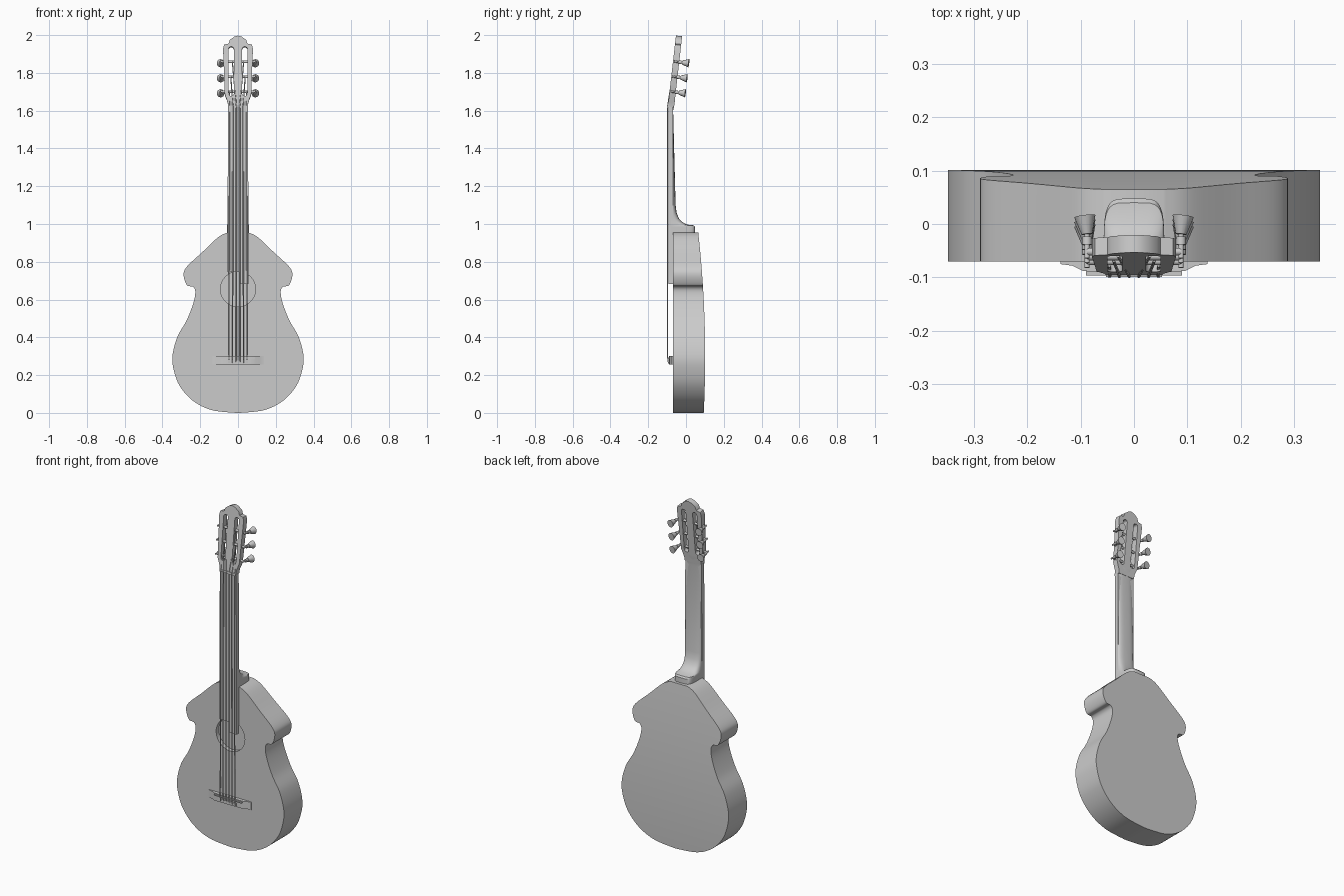
import bpy, bmesh, math
from mathutils import Matrix, Vector

if "Cube" in bpy.data.objects:
    bpy.data.objects.remove(bpy.data.objects["Cube"])

grey = bpy.data.materials.new("plain_grey")
grey.use_nodes = True
colour = (0.6, 0.6, 0.6, 1)
grey.diffuse_color = colour
grey.node_tree.nodes["Principled BSDF"].inputs["Base Color"].default_value = colour


def finish(ob, angle=35):
    bpy.ops.object.select_all(action='DESELECT')
    ob.select_set(True)
    bpy.context.view_layer.objects.active = ob
    if ob.type == 'CURVE':
        bpy.ops.object.convert(target='MESH')
        ob = bpy.context.object
    ob.data.materials.clear()
    ob.data.materials.append(grey)
    bpy.ops.object.shade_smooth_by_angle(angle=math.radians(angle))
    return ob


def from_bmesh(name, bm):
    bmesh.ops.recalc_face_normals(bm, faces=bm.faces)
    mesh = bpy.data.meshes.new(name)
    bm.to_mesh(mesh)
    bm.free()
    ob = bpy.data.objects.new(name, mesh)
    bpy.context.collection.objects.link(ob)
    return finish(ob)


def curve(name, paths, matrix=Matrix(), flat=0, bevel=0):
    """Filled plate with holes (flat = thickness) or round wire (bevel = radius)."""
    data = bpy.data.curves.new(name, 'CURVE')
    data.dimensions = '2D' if flat else '3D'
    data.extrude, data.bevel_depth, data.bevel_resolution = flat / 2, bevel, 1
    if flat:
        data.fill_mode = 'BOTH'
    else:
        data.use_fill_caps = True
    for path in paths:
        s = data.splines.new('POLY')
        s.points.add(len(path) - 1)
        for p, co in zip(s.points, path):
            p.co = (*co, 0, 1) if flat else (*co, 1)
        s.use_cyclic_u = bool(flat)
    ob = bpy.data.objects.new(name, data)
    bpy.context.collection.objects.link(ob)
    ob.matrix_world = matrix
    return finish(ob)


def box(name, lo, hi):
    lo, hi = Vector(lo), Vector(hi)
    bm = bmesh.new()
    bmesh.ops.create_cube(bm, size=1, matrix=Matrix.Translation((lo + hi) / 2)
                          @ Matrix.Diagonal((*(hi - lo), 1)))
    return from_bmesh(name, bm)


def rod(name, a, b, ra, rb, matrix=Matrix(), squash=1, sides=16):
    a, b = Vector(a), Vector(b)
    bm = bmesh.new()
    turn = (b - a).to_track_quat('Z', 'Y').to_matrix().to_4x4()
    bmesh.ops.create_cone(bm, cap_ends=True, segments=sides, radius1=ra, radius2=rb,
                          depth=(b - a).length,
                          matrix=matrix @ Matrix.Translation((a + b) / 2) @ turn
                          @ Matrix.Diagonal((squash, 1, 1, 1)))
    return from_bmesh(name, bm)


def smooth_path(pts, n=6):
    out = []
    pts = [Vector(p) for p in pts]
    for i in range(len(pts) - 1):
        p0, p1, p2 = pts[max(i - 1, 0)], pts[i], pts[i + 1]
        p3 = pts[min(i + 2, len(pts) - 1)]
        for k in range(n):
            t = k / n
            out.append(p1 + (p2 - p0) * t / 2 + (2 * p0 - 5 * p1 + 4 * p2 - p3) * t * t / 2
                       + (3 * p1 - p0 - 3 * p2 + p3) * t ** 3 / 2)
    return out + [pts[-1]]


def mirrored(half):
    return [tuple(p) for p in half] + [(-x, y) for x, y in reversed(half) if x > 0]


# Body: half outline from the bottom up, back swelling with height
half = smooth_path([(0.01, 0), (0.14, 0.015), (0.24, 0.065), (0.31, 0.145), (0.342, 0.235),
                    (0.346, 0.31), (0.32, 0.405), (0.272, 0.49), (0.237, 0.58), (0.226, 0.64),
                    (0.238, 0.668), (0.27, 0.676), (0.288, 0.73), (0.27, 0.775), (0.19, 0.85),
                    (0.105, 0.93), (0.055, 0.955)])
seam = -0.045
bm = bmesh.new()
rows = []
for x, z in half:
    back = 0.102 - 0.085 * (z - 0.31) ** 2 - 0.002 * z
    rows.append([bm.verts.new(c) for c in ((x, seam, z), (x, back, z), (-x, back, z), (-x, seam, z))])
for a, b in zip(rows, rows[1:]):
    for i in range(4):
        j = (i + 1) % 4
        bm.faces.new((a[i], a[j], b[j], b[i]))
bm.faces.new(rows[0])
bm.faces.new(rows[-1])
from_bmesh("body", bm)

# Soundboard plate with a round hole
upright = Matrix.Rotation(math.pi / 2, 4, 'X')
sound_hole = [(0.093 * math.cos(t), 0.655 + 0.093 * math.sin(t))
              for t in (math.tau * k / 48 for k in range(48))]
curve("soundboard", [mirrored(half), sound_hole],
      Matrix.Translation((0, -0.0575, 0)) @ upright, flat=0.025)

# Neck and heel: rounded sections lofted upwards (height, half width, back, squareness)
bm = bmesh.new()
rings = []
for z, w, y, p in [(0.955, 0.057, 0.048, 0.4), (0.985, 0.057, 0.048, 0.4), (0.993, 0.057, 0.04, 0.4),
                   (0.997, 0.057, 0.005, 0.5), (1.01, 0.056, -0.02, 0.55), (1.03, 0.055, -0.038, 0.6),
                   (1.06, 0.0545, -0.05, 0.65), (1.1, 0.0545, -0.055, 0.7), (1.6, 0.052, -0.068, 0.7),
                   (1.63, 0.052, -0.062, 0.65), (1.66, 0.054, -0.058, 0.6)]:
    front = -0.08 + max(0, z - 1.62) * 0.2
    rings.append([bm.verts.new((w * math.copysign(abs(math.cos(t)) ** p, math.cos(t)),
                                front + (y - front) * abs(math.sin(t)) ** p, z))
                  for t in (math.pi * k / 16 for k in range(17))])
for a, b in zip(rings, rings[1:]):
    for i in range(17):
        j = (i + 1) % 17
        bm.faces.new((a[i], a[j], b[j], b[i]))
bm.faces.new(rings[0])
bm.faces.new(rings[-1])
from_bmesh("neck", bm)

# Fretboard with a stepped end over the sound hole
curve("fretboard", [[(-0.056, 0.745), (0.01, 0.745), (0.01, 0.682), (0.056, 0.682),
                     (0.053, 1.62), (-0.053, 1.62)]],
      Matrix.Translation((0, -0.081, 0)) @ upright, flat=0.024)
box("nut", (-0.052, -0.099, 1.615), (0.052, -0.075, 1.628))

# Bridge with thin wings, saddle and tie block
curve("bridge", [mirrored([(0.138, -0.068), (0.138, -0.075), (0.115, -0.078), (0.095, -0.088),
                           (0.06, -0.09)])],
      Matrix.Translation((0, 0, 0.278)), flat=0.044)
box("saddle", (-0.09, -0.096, 0.288), (0.09, -0.085, 0.294))
box("tie_block", (-0.052, -0.095, 0.262), (0.052, -0.085, 0.278))

# Headstock leaning back, with two long slots
tilt = math.radians(6.5)
head = Matrix.Translation((0, -0.096, 1.622)) @ Matrix.Rotation(math.pi / 2 - tilt, 4, 'X')
outline = mirrored([(0.052, 0), (0.055, 0.025), (0.07, 0.065), (0.079, 0.31), (0.073, 0.33),
                    (0.05, 0.335), (0.043, 0.355), (0.02, 0.372), (0, 0.378)])
slots = [[(s * 0.036 + 0.014 * math.cos(t), (0.305 if math.sin(t) > 0 else 0.07)
           + 0.014 * math.sin(t)) for t in (math.pi * (k + 0.5) / 8 for k in range(16))]
         for s in (-1, 1)]
curve("headstock", [outline] + slots, head @ Matrix.Translation((0, 0, -0.0165)), flat=0.033)

# Tuners: roller across the slot, side shaft, gear collar and flared button
heights = (0.08, 0.16, 0.24)
for side, label in ((1, "left"), (-1, "right")):
    for i, t in enumerate(heights):
        tag = f"{label}_{i + 1}"
        x = side * 0.088
        rod("roller_" + tag, (side * 0.018, t, -0.017), (x, t, -0.017), 0.007, 0.007, head)
        rod("shaft_" + tag, (x, t, -0.005), (x, t, -0.055), 0.005, 0.005, head)
        rod("collar_" + tag, (x, t, -0.03), (x, t, -0.045), 0.009, 0.009, head)
        rod("button_" + tag, (x, t, -0.05), (side * 0.092, t, -0.084), 0.01, 0.02, head, squash=1.1)

# Strings from the tie block over the nut to the rollers
for i in range(6):
    x = -0.0475 + 0.019 * i
    side = 1 if x > 0 else -1
    rank = min(i, 5 - i)
    end = head @ Vector((side * (0.046 - 0.008 * rank), heights[rank], -0.009))
    curve(f"string_{i + 1}", [[(x, -0.093, 0.264), (x, -0.097, 0.291), (x * 0.95, -0.098, 1.622), end]],
          bevel=0.003)
